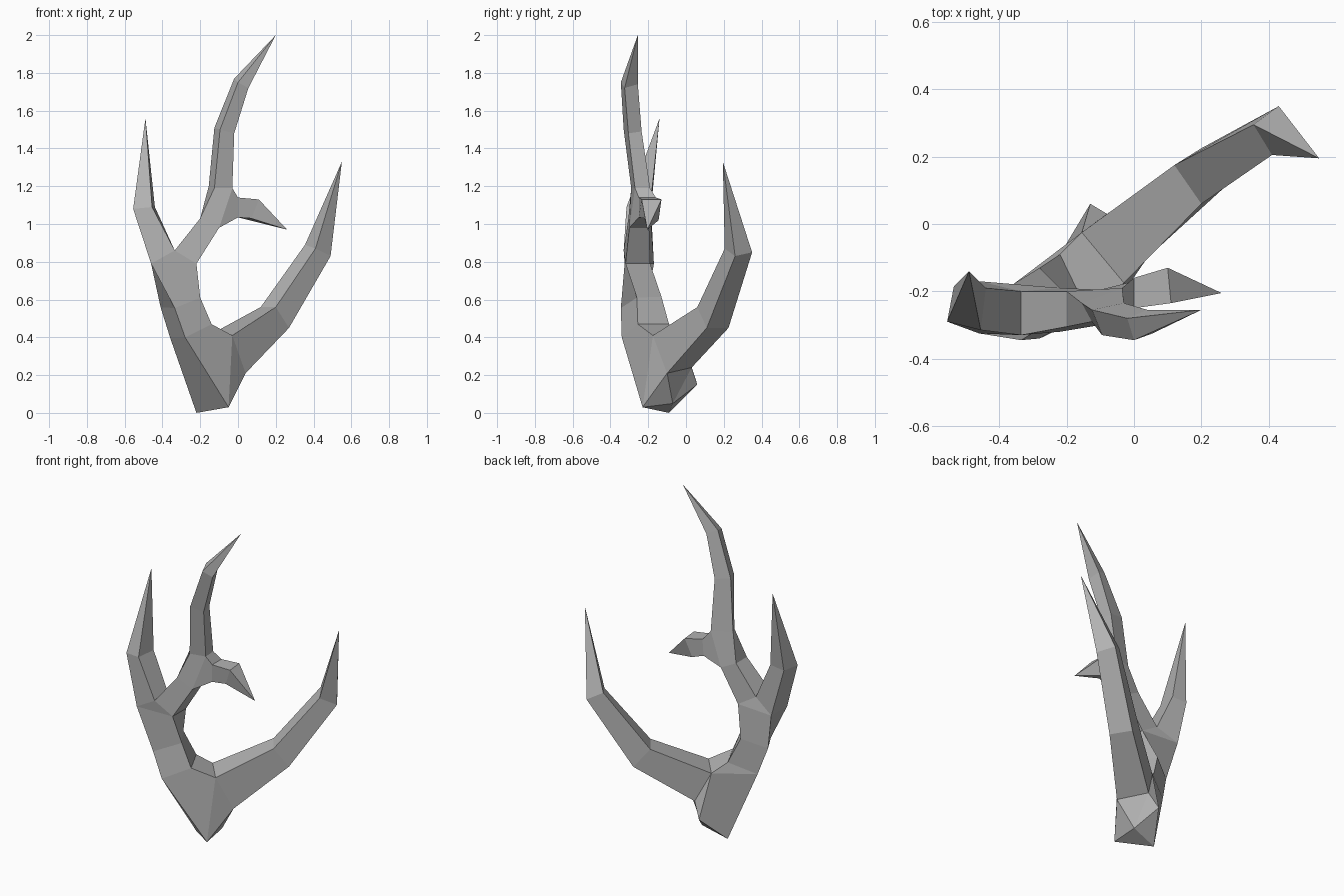
import bpy
import bmesh

if "Cube" in bpy.data.objects:
    bpy.data.objects.remove(bpy.data.objects["Cube"], do_unlink=True)

bm = bmesh.new()


def corner(x, y, z):
    """One corner of the carved surface."""
    return bm.verts.new((x, y, z))


def ring(*corners):
    """A cross-section, given as its corners in order around the branch."""
    return [corner(*c) for c in corners]


def skin(*rings, open_side=None):
    """Join consecutive cross-sections with flat panels."""
    for lower, upper in zip(rings, rings[1:]):
        count = len(lower)
        for i in range(count):
            if i != open_side:
                j = (i + 1) % count
                bm.faces.new((lower[i], lower[j], upper[j], upper[i]))


def fan(section, tip):
    """Close a cross-section to a single point."""
    for a, b in zip(section, section[1:] + section[:1]):
        bm.faces.new((a, b, tip))


def tine(*rings, tip):
    """A tapering prong that ends in a point."""
    skin(*rings)
    fan(rings[-1], corner(*tip))


# Root: five-cornered stub, closed by a blunt point
root = ring((-.22, -.09, 0), (-.05, -.23, .03), (.04, -.10, .21),
            (-.08, .03, .24), (-.13, .06, .15))
root_left, root_front, root_right, root_back, root_heel = root
fan(root, corner(-.06, -.07, .05))

# Saddle: the two corners between stem and rear tine
saddle_front = corner(-.03, -.175, .41)
saddle_back = corner(-.155, -.025, .41)

# Main stem; corners run front-left, back-left, back-right, front-right
stem_low = ring((-.28, -.34, .40), (-.36, -.18, .40),
                (-.22, -.09, .47), (-.14, -.255, .47))
stem_mid = ring((-.335, -.345, .555), (-.41, -.21, .56),
                (-.28, -.13, .615), (-.20, -.26, .61))
stem_top = ring((-.46, -.325, .79), (-.46, -.17, .79),
                (-.22, -.19, .79), (-.22, -.32, .79))
skin(stem_low, stem_mid, stem_top)

# Panels that blend root, saddle and stem
low_front, low_left, low_back, low_inner = stem_low
for panel in (
    (root_left, root_front, low_front, low_left),
    (root_front, saddle_front, low_inner, low_front),
    (root_front, root_right, saddle_front),
    (root_left, low_left, saddle_back, root_heel),
    (root_heel, saddle_back, root_back),
    (low_left, low_back, saddle_back),
    (low_inner, saddle_front, saddle_back, low_back),
):
    bm.faces.new(panel)

# Rear tine, sweeping sideways and back from the root
tine([saddle_front, saddle_back, root_back, root_right],
     ring((.20, .06, .56), (.12, .175, .56), (.20, .225, .45), (.27, .11, .45)),
     ring((.41, .205, .87), (.355, .295, .89), (.43, .35, .85), (.49, .26, .83)),
     tip=(.55, .195, 1.33))

# Fork at the top of the stem
fork_front = corner(-.335, -.33, .86)
fork_back = corner(-.335, -.20, .86)
top_fl, top_bl, top_br, top_fr = stem_top
bm.faces.new((top_fl, top_fr, fork_front))
bm.faces.new((top_bl, top_br, fork_back))

# Outer tine
tine([top_fl, top_bl, fork_back, fork_front],
     ring((-.555, -.29, 1.08), (-.535, -.185, 1.08),
          (-.44, -.19, 1.09), (-.455, -.315, 1.09)),
     tip=(-.49, -.14, 1.56))

# Upper branch: leans inwards, with one side left open for the side tine
neck = ring((-.20, -.305, 1.03), (-.20, -.20, 1.03),
            (-.10, -.195, .98), (-.10, -.30, .98))
collar = ring((-.125, -.29, 1.19), (-.155, -.235, 1.20),
              (-.035, -.19, 1.19), (-.03, -.27, 1.19))
skin([fork_front, fork_back, top_br, top_fr], neck)
skin(neck, collar, open_side=2)

# Tall tine
tine(collar,
     ring((-.095, -.33, 1.50), (-.125, -.255, 1.51),
          (-.03, -.235, 1.49), (-.02, -.305, 1.48)),
     ring((.0, -.345, 1.75), (-.02, -.28, 1.77),
          (.04, -.255, 1.74), (.055, -.325, 1.72)),
     tip=(.20, -.255, 2))

# Short side tine
tine([collar[3], collar[2], neck[2], neck[3]],
     ring((.0, -.25, 1.14), (.0, -.16, 1.14), (.0, -.17, 1.035), (.0, -.25, 1.035)),
     ring((.11, -.235, 1.13), (.10, -.13, 1.13), (.06, -.145, 1.02), (.07, -.22, 1.03)),
     tip=(.26, -.205, .97))

bmesh.ops.recalc_face_normals(bm, faces=bm.faces[:])
mesh = bpy.data.meshes.new("antler")
bm.to_mesh(mesh)
bm.free()

# Single flat grey
grey = bpy.data.materials.new("bone grey")
grey.use_nodes = True
colour = (.45, .45, .45, 1)
grey.diffuse_color = colour
grey.node_tree.nodes["Principled BSDF"].inputs["Base Color"].default_value = colour
mesh.materials.append(grey)

antler = bpy.data.objects.new("antler", mesh)
bpy.context.collection.objects.link(antler)
